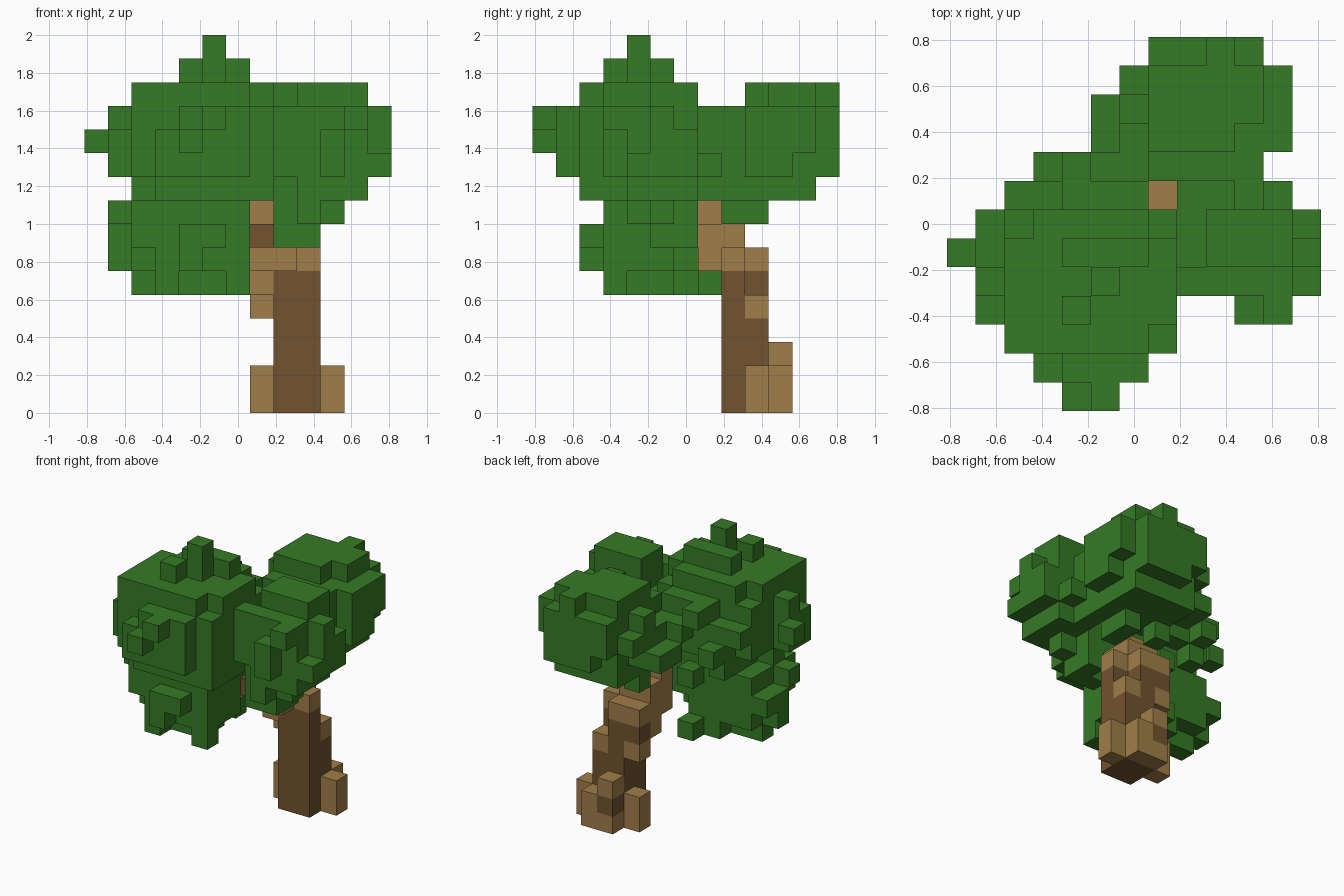
import bpy
import random
from mathutils import Vector

random.seed(4)
cube = bpy.data.objects.get("Cube")
if cube:
    bpy.data.objects.remove(cube, do_unlink=True)

STEP = 0.125
N = 13


def material(name, rgb):
    mat = bpy.data.materials.new(name)
    mat.use_nodes = True
    mat.diffuse_color = (*rgb, 1)
    mat.node_tree.nodes["Principled BSDF"].inputs["Base Color"].default_value = (*rgb, 1)
    return mat


leaf_green = material("leaf green", (0.036, 0.195, 0.019))
dark_bark = material("dark bark", (0.168, 0.087, 0.029))
light_bark = material("light bark", (0.355, 0.21, 0.067))


def box(xs, ys, zs):
    """All cells in inclusive ranges."""
    return {(i, j, k) for i in range(xs[0], xs[1] + 1)
            for j in range(ys[0], ys[1] + 1) for k in range(zs[0], zs[1] + 1)}


def neighbours(cell):
    for axis in range(3):
        for side in (0, 1):
            near = list(cell)
            near[axis] += 2 * side - 1
            yield axis, side, tuple(near)


def block_object(name, cells, mats, solid, pick=lambda c: 0):
    """Mesh holding only the outer faces of a set of cells."""
    index, verts, faces, slots = {}, [], [], []
    for cell in sorted(cells):
        for axis, side, near in neighbours(cell):
            if near in solid:
                continue
            u, v = (axis + 1) % 3, (axis + 2) % 3
            loop = []
            for a, b in ((0, 0), (1, 0), (1, 1), (0, 1)):
                p = list(cell)
                p[axis] += side
                p[u] += a
                p[v] += b
                p = tuple(p)
                if p not in index:
                    index[p] = len(verts)
                    verts.append(Vector((p[0] - N / 2, p[1] - N / 2, p[2])) * STEP)
                loop.append(index[p])
            faces.append(loop if side else loop[::-1])
            slots.append(pick(cell))
    mesh = bpy.data.meshes.new(name)
    mesh.from_pydata(verts, [], faces)
    for mat in mats:
        mesh.materials.append(mat)
    for poly, slot in zip(mesh.polygons, slots):
        poly.material_index = slot
    obj = bpy.data.objects.new(name, mesh)
    bpy.context.collection.objects.link(obj)
    return obj


# Trunk core, with the back corner stopping lower
core = box((8, 9), (8, 9), (0, 5)) - {(9, 9, 5)}
# Root flares around the base
roots = box((10, 10), (9, 9), (0, 1)) | box((7, 7), (9, 9), (0, 1))
roots |= box((8, 9), (10, 10), (0, 1)) | {(8, 10, 2)}
# Knots, trunk top and the branch reaching into the crown
knots = box((7, 7), (9, 9), (4, 6)) | box((7, 7), (8, 8), (5, 7))
branch = {(8, 9, 6), (9, 8, 6), (7, 6, 7)}
branch |= box((8, 8), (7, 8), (6, 7)) | box((7, 7), (7, 7), (6, 8))
wood = core | roots | knots | branch
dark = (core - {(9, 9, 4)}) | {(8, 10, 1), (7, 9, 5), (7, 6, 7)}

# Crown outline: inclusive cell spans per height and per depth
front_span = {5: (2, 6), 6: (1, 6), 7: (1, 9), 8: (1, 10), 9: (2, 11), 10: (1, 12),
              11: (0, 12), 12: (1, 12), 13: (2, 11), 14: (4, 6), 15: (5, 5)}
side_span = {5: (3, 7), 6: (2, 6), 7: (2, 6), 8: (3, 9), 9: (2, 11), 10: (1, 12),
             11: (0, 12), 12: (0, 12), 13: (2, 12), 14: (3, 5), 15: (4, 4)}
top_span = [(4, 5), (3, 6), (2, 7), (1, 11), (1, 12), (0, 12), (1, 12),
            (2, 11), (3, 10), (5, 11), (5, 11), (6, 11), (7, 10)]


def allowed(c):
    i, j, k = c
    inside = (front_span[k][0] <= i <= front_span[k][1]
              and side_span[k][0] <= j <= side_span[k][1]
              and top_span[j][0] <= i <= top_span[j][1])
    gap = (j == 3 and i in (8, 9)) or (k == 13 and j in (7, 8))
    clear = (i, j) == (7, 7) or (i == 7 and k in (7, 8) and j < 7)
    return inside and not gap and not clear and c not in wood


# Leaf clumps: centre and radii in cells
clumps = {
    "main": ((4.7, 4.0, 10.9), (3.9, 3.8, 3.35)),
    "low": ((4.0, 4.5, 6.9), (3.0, 2.75, 2.4)),
    "left": ((10.0, 5.1, 10.7), (2.3, 2.2, 3.0)),
    "left_tip": ((8.7, 5.3, 8.6), (1.3, 1.4, 1.9)),
    "back": ((8.5, 9.7, 10.9), (3.0, 3.05, 2.85)),
}


def score(c):
    best = min(sum(((p - q) / r) ** 2 for p, q, r in zip(c, mid, rad))
               for mid, rad in clumps.values())
    return best + random.uniform(-0.2, 0.2)


hull = {c: score(c) for c in sorted(box((0, 12), (0, 12), (5, 15))) if allowed(c)}
ragged = {c for c, s in hull.items() if s < 1}
# Close pits and drop loose cells
touching = {c: sum(n in ragged for _, _, n in neighbours(c)) for c in hull}
leaves = {c for c in hull if touching[c] > (1 if c in ragged else 4)}
# Extra sprigs so the crown reaches its full outline
for a, b in ((0, 2), (1, 2), (0, 1)):
    best = {}
    for c, s in hull.items():
        key = (c[a], c[b])
        if key not in best or s < hull[best[key]]:
            best[key] = c
    leaves |= set(best.values())

solid = wood | leaves
block_object("trunk", wood, [light_bark, dark_bark], solid, lambda c: int(c in dark))
block_object("leaf_crown", leaves, [leaf_green], solid)
